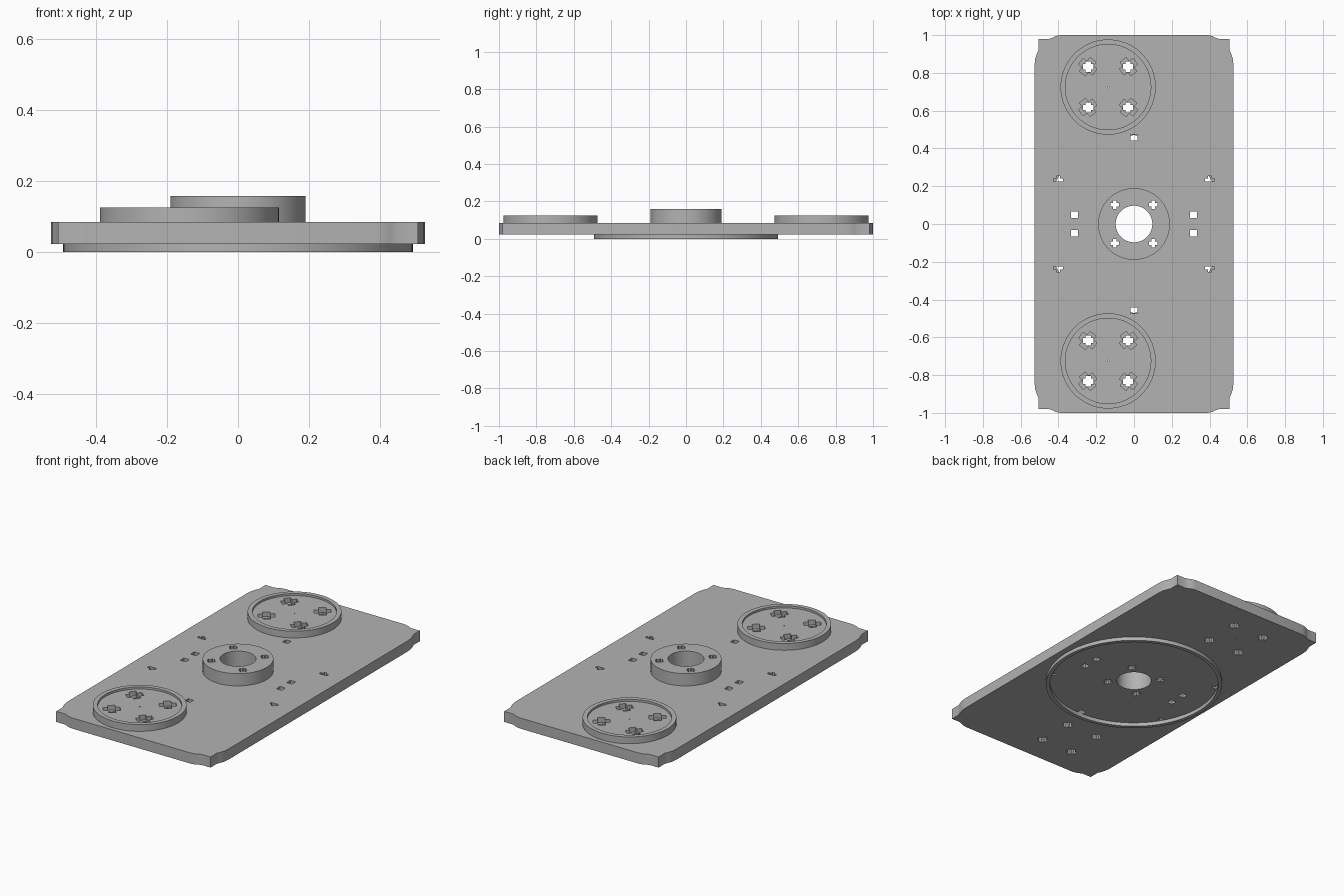
import bpy
import math

cube = bpy.data.objects.get("Cube")
if cube:
    bpy.data.objects.remove(cube, do_unlink=True)

GREY = (0.45, 0.45, 0.45, 1)
mat = bpy.data.materials.new("plain grey")
mat.use_nodes = True
mat.diffuse_color = GREY
mat.node_tree.nodes["Principled BSDF"].inputs["Base Color"].default_value = GREY


# Outline helpers: each returns a list of 2D points
def circle(r, cx=0, cy=0, n=96):
    return [(cx + r * math.cos(math.tau * i / n), cy + r * math.sin(math.tau * i / n)) for i in range(n)]


def rect(cx, cy, w, h):
    return [(cx + sx * w / 2, cy + sy * h / 2) for sx, sy in ((-1, -1), (1, -1), (1, 1), (-1, 1))]


def cross(cx, cy, size, arm, angle=0):
    a, s = arm / 2, size / 2
    points = []
    for quarter in range(4):
        t = math.radians(angle) + quarter * math.pi / 2
        c, d = math.cos(t), math.sin(t)
        points += [(cx + x * c - y * d, cy + x * d + y * c) for x, y in ((s, -a), (s, a), (a, a))]
    return points


def tee(cx, cy, up):
    half = [(0.009, 0.024), (0.009, 0.01), (0.025, 0.01), (0.025, -0.006)]
    shape = half + [(-x, y) for x, y in reversed(half)]
    return [(cx + x, cy + up * y) for x, y in shape]


def slab(name, outline, holes, z0, z1):
    """Extrude an outline with holes between two heights."""
    curve = bpy.data.curves.new(name, 'CURVE')
    curve.dimensions = '2D'
    curve.fill_mode = 'BOTH'
    curve.extrude = (z1 - z0) / 2
    for loop in [outline] + holes:
        spline = curve.splines.new('POLY')
        spline.points.add(len(loop) - 1)
        for p, (x, y) in zip(spline.points, loop):
            p.co = (x, y, 0, 1)
        spline.use_cyclic_u = True
    obj = bpy.data.objects.new(name, curve)
    bpy.context.collection.objects.link(obj)
    obj.location.z = (z0 + z1) / 2
    bpy.ops.object.select_all(action='DESELECT')
    obj.select_set(True)
    bpy.context.view_layer.objects.active = obj
    bpy.ops.object.convert(target='MESH')
    obj = bpy.context.view_layer.objects.active
    obj.name = name
    bpy.ops.object.mode_set(mode='EDIT')
    bpy.ops.mesh.select_all(action='SELECT')
    bpy.ops.mesh.remove_doubles(threshold=0.0001)
    bpy.ops.mesh.normals_make_consistent(inside=False)
    bpy.ops.object.mode_set(mode='OBJECT')
    bpy.ops.object.shade_smooth_by_angle(angle=math.radians(30))
    obj.data.materials.clear()
    obj.data.materials.append(mat)
    return obj


SIGNS = [(sx, sy) for sx in (-1, 1) for sy in (-1, 1)]
DISC_X, DISC_Y = -0.137, 0.725
BORE = 0.097

# Plate outline: one stepped corner mirrored into all four
corner = [(0.527, 0.84), (0.523, 0.875), (0.515, 0.9), (0.506, 0.92), (0.506, 0.98),
          (0.45, 0.98), (0.43, 0.987), (0.415, 0.995), (0.39, 1.0)]
right_half = [(x, -y) for x, y in reversed(corner)] + corner
outline = right_half + [(-x, y) for x, y in reversed(right_half)]

# Holes through the plate
holes = [circle(BORE)]
for s in (-1, 1):
    holes.append(rect(0, s * 0.457, 0.035, 0.032))
    holes.append(circle(0.004, DISC_X, s * DISC_Y, 12))
for sx, sy in SIGNS:
    holes.append(rect(sx * 0.315, sy * 0.048, 0.035, 0.035))
    holes.append(tee(sx * 0.4, sy * 0.23, sy))
    holes.append(cross(sx * 0.103, sy * 0.103, 0.05, 0.02))
    for s in (-1, 1):
        holes.append(cross(DISC_X + sx * 0.105, s * DISC_Y + sy * 0.108, 0.055, 0.028))
slab("base_plate", outline, holes, 0.022, 0.085)

# Raised discs with a shallow rim
for s, side in ((-1, "front"), (1, "back")):
    cy = s * DISC_Y
    keys = [cross(DISC_X + sx * 0.108, cy + sy * 0.108, 0.092, 0.04, 38 * sx * sy) for sx, sy in SIGNS]
    keys.append(circle(0.004, DISC_X, cy, 12))
    disc = circle(0.252, DISC_X, cy)
    slab(side + "_disc", disc, keys, 0.085, 0.113)
    slab(side + "_disc_rim", disc, [circle(0.226, DISC_X, cy)], 0.113, 0.125)

# Central hub with bore and screw holes
hub_holes = [circle(BORE)] + [cross(sx * 0.103, sy * 0.103, 0.045, 0.019) for sx, sy in SIGNS]
slab("hub", circle(0.19), hub_holes, 0.085, 0.158)

# Thin ring underneath
slab("bottom_ring", circle(0.492, n=128), [circle(0.47, n=128)], 0, 0.022)
